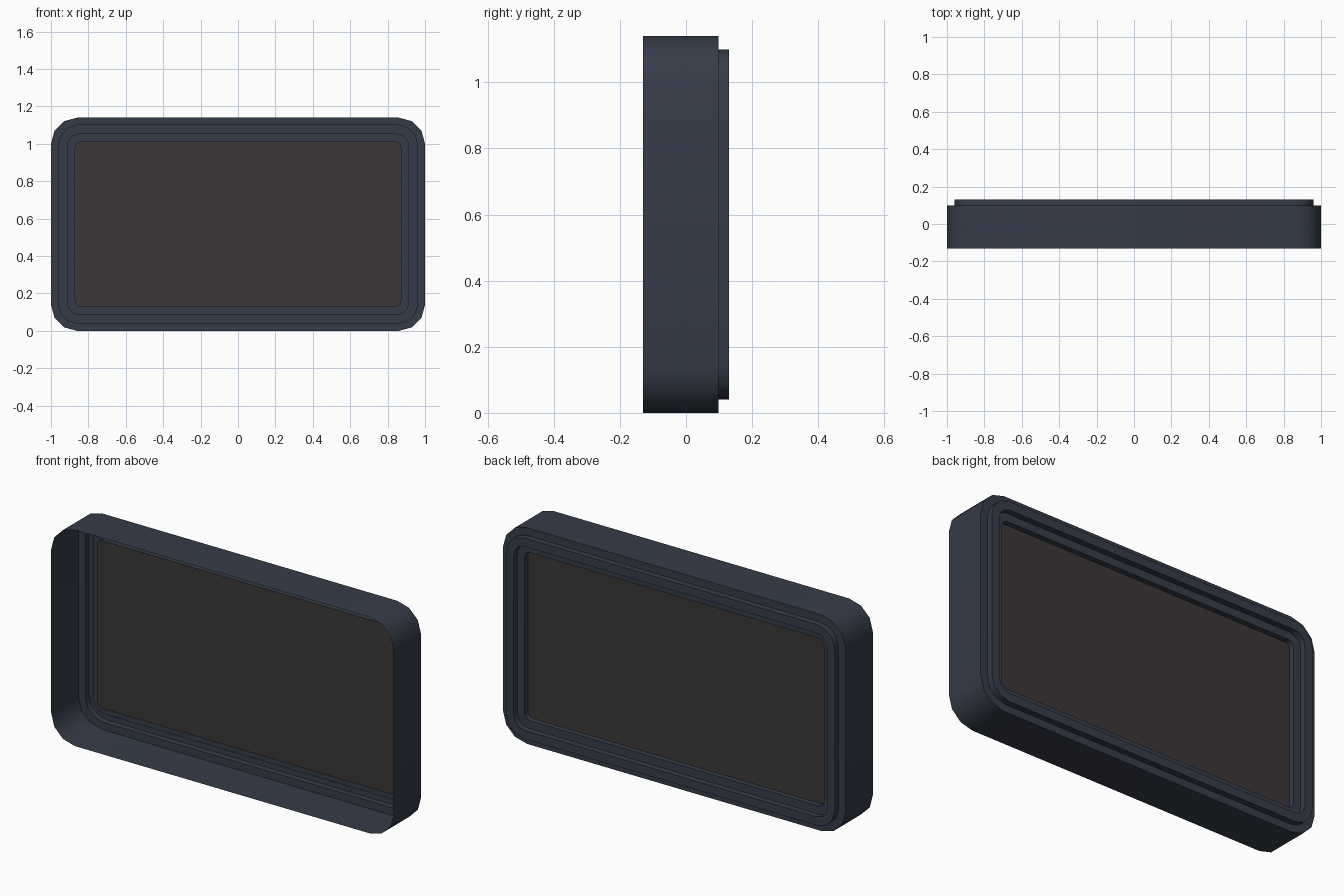
import bpy, math

if "Cube" in bpy.data.objects:
    bpy.data.objects.remove(bpy.data.objects["Cube"])

HALF_W, HEIGHT, RADIUS, SEG = 1.0, 1.14, 0.14, 3


def material(name, color):
    m = bpy.data.materials.new(name)
    m.diffuse_color = color
    m.use_nodes = True
    m.node_tree.nodes["Principled BSDF"].inputs["Base Color"].default_value = m.diffuse_color
    return m


def rounded_loop(inset, y, radius):
    """Rounded rectangle in the xz plane, inset from the outer edge."""
    cx = HALF_W - inset - radius
    cz = HEIGHT / 2 - inset - radius
    pts = []
    for k, (sx, sz) in enumerate([(1, 1), (-1, 1), (-1, -1), (1, -1)]):
        for i in range(SEG + 1):
            a = math.pi / 2 * (k + i / SEG)
            pts.append((sx * cx + radius * math.cos(a), y,
                        HEIGHT / 2 + sz * cz + radius * math.sin(a)))
    return pts


def make_object(name, verts, faces, mat):
    me = bpy.data.meshes.new(name)
    me.from_pydata(verts, [], faces)
    me.materials.append(mat)
    ob = bpy.data.objects.new(name, me)
    bpy.context.collection.objects.link(ob)
    return ob


# Frame: thin stepped shell, open at the front (inset, y, corner radius)
profile = [(0, -0.13, RADIUS), (0, 0.098, RADIUS),
           (0.04, 0.098, 0.105), (0.04, 0.13, 0.105),
           (0.085, 0.13, 0.065), (0.085, 0.098, 0.065),
           (0.127, 0.098, 0.03), (0.127, 0.07, 0.03)]
verts, faces = [], []
n = 4 * (SEG + 1)
for p in profile:
    verts += rounded_loop(*p)
for r in range(len(profile) - 1):
    for i in range(n):
        j = (i + 1) % n
        faces.append((r * n + i, (r + 1) * n + i, (r + 1) * n + j, r * n + j))
frame = make_object("window_frame", verts, faces,
                    material("dark_blue_frame", (0.036, 0.045, 0.068, 1)))
bpy.context.view_layer.objects.active = frame
frame.select_set(True)
bpy.ops.object.shade_smooth_by_angle(angle=math.radians(40))

# Glass pane closing the innermost step
make_object("window_glass", rounded_loop(*profile[-1]), [tuple(range(n))],
            material("tinted_glass", (0.045, 0.038, 0.039, 0.9)))
